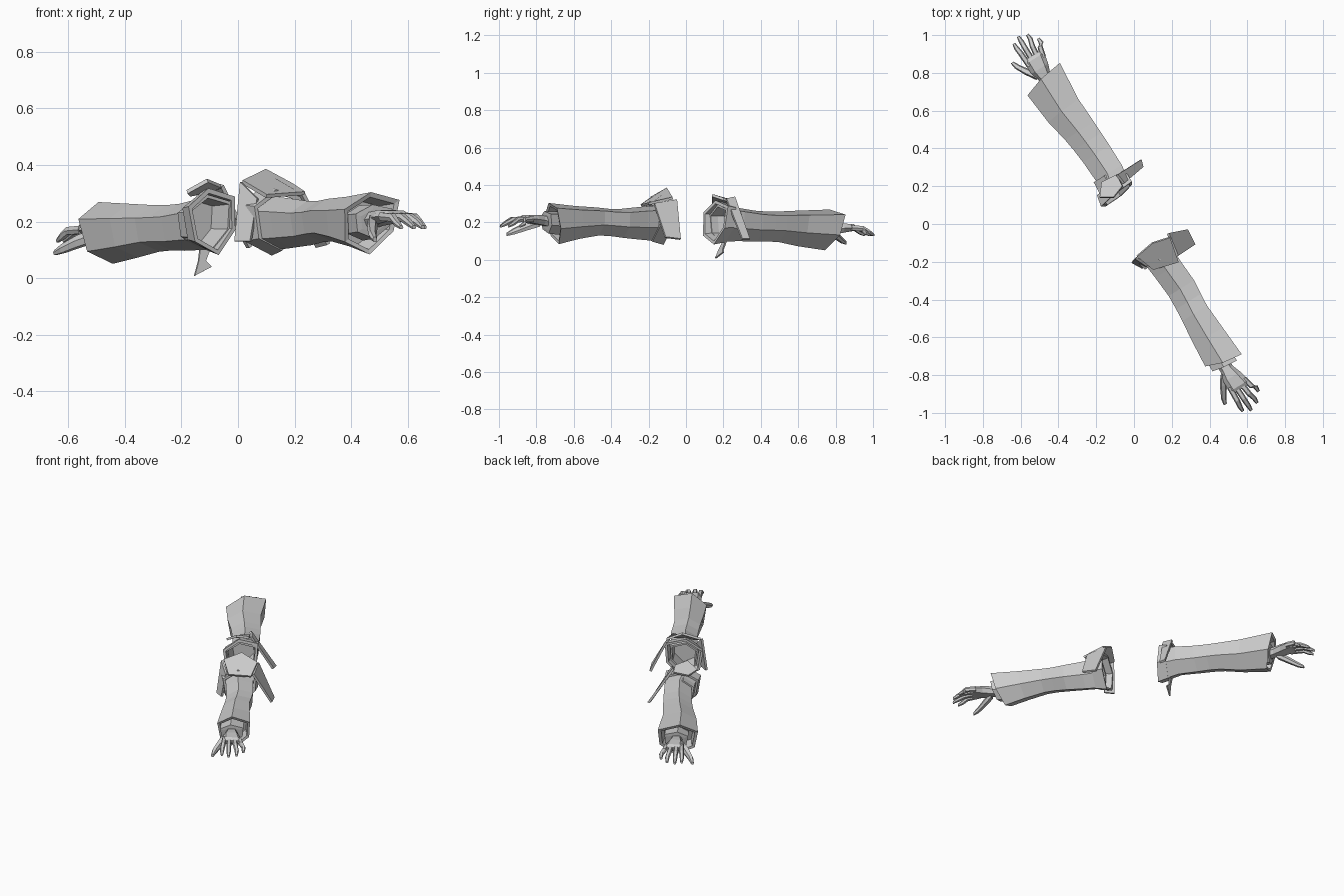
import bpy, bmesh
from mathutils import Vector

grey = bpy.data.materials.new("light grey")
grey.diffuse_color = (0.6, 0.6, 0.6, 1)

# Hexagonal sleeve section and rounded limb section, as (side, up) units
HEX = [(-1, .45), (-.1, 1), (1, .75), (.93, -.25), (.15, -1), (-.82, -.6)]
LIMB = [(-1, 0), (-.6, .85), (.6, .85), (1, 0), (.6, -.85), (-.6, -.85)]


def place(arm, t, s, z):
    """Arm space (along arm, sideways, up) to world."""
    d = 1 if arm == "front" else -1
    return Vector((.53 * t * d + .85 * s, -.85 * t * d + .53 * s, z))


def finish(name, bm):
    bmesh.ops.recalc_face_normals(bm, faces=bm.faces)
    me = bpy.data.meshes.new(name)
    bm.to_mesh(me)
    bm.free()
    me.materials.append(grey)
    ob = bpy.data.objects.new(name, me)
    bpy.context.collection.objects.link(ob)
    return ob


def loft(arm, part, rings, section=LIMB, closed=False):
    """Skin rings of (t, s, z, half width, half height, end slant)."""
    bm = bmesh.new()
    loops = []
    for t, s, z, w, h, k in rings:
        loops.append([bm.verts.new(place(arm, t + k * (.2 * w * u + .25 * h * v), s + w * u, z + h * v))
                      for u, v in section])
    n = len(section)
    pairs = list(zip(loops, loops[1:]))
    if closed:
        pairs.append((loops[-1], loops[0]))
    for a, b in pairs:
        for i in range(n):
            bm.faces.new((a[i], a[(i + 1) % n], b[(i + 1) % n], b[i]))
    if not closed:
        bm.faces.new(loops[0])
        bm.faces.new(loops[-1])
    return finish(f"{arm}_{part}", bm)


def plate(arm, part, corners, thick=.014):
    """Thin flap from world-space corners."""
    bm = bmesh.new()
    bm.faces.new([bm.verts.new(c) for c in corners])
    ob = finish(f"{arm}_{part}", bm)
    mod = ob.modifiers.new("thickness", "SOLIDIFY")
    mod.thickness = thick
    mod.offset = 0


def hand(arm, dz):
    # Wrist band, wrist and palm
    loft(arm, "wrist_band", [(.80, .01, .195 + dz, .068, .062, 0), (.885, .01, .2 + dz, .07, .06, .6),
                             (.887, .01, .2 + dz, .05, .042, .6)], HEX)
    loft(arm, "palm", [(.84, .01, .2 + dz, .038, .032, 0), (.91, .01, .21 + dz, .036, .03, 0),
                       (.96, .012, .216 + dz, .052, .029, 0), (1.02, .018, .22 + dz, .06, .022, 0),
                       (1.04, .018, .215 + dz, .054, .014, 0)])
    # Four fingers: base side, tip side, tip distance
    for i, (s0, s1, t1) in enumerate([(-.027, -.035, 1.145), (.002, .005, 1.165),
                                      (.032, .052, 1.148), (.06, .09, 1.1)]):
        mid, ms = (1.02 + t1) / 2, (s0 + s1) / 2
        loft(arm, f"finger_{i + 1}", [(1.0, s0, .218 + dz, .015, .017, 0), (mid, ms, .214 + dz, .0145, .016, 0),
                                      (t1 - .03, s1, .195 + dz, .013, .014, 0), (t1, s1, .18 + dz, .008, .008, 0)])
    # Thumb
    loft(arm, "thumb", [(.92, -.012, .2 + dz, .024, .026, 0), (.975, -.05, .178 + dz, .022, .024, 0),
                        (1.03, -.083, .152 + dz, .016, .018, 0), (1.065, -.095, .137 + dz, .009, .01, 0)])


def sleeve(arm, sections, cuff):
    # Open sleeve: recessed mouth at the shoulder, flared recessed mouth at the wrist
    t, s, z, w, h, k = sections[0]
    c = cuff
    rings = [(t + .1, s, z, w * .8, h * .8, 0), (t, s, z, w * .88, h * .88, 0)] + sections
    rings += [c, (c[0] - .004, c[1], c[2], c[3] * .84, c[4] * .84, 1),
              (c[0] - .09, c[1], c[2], c[3] * .74, c[4] * .74, 1)]
    loft(arm, "sleeve", rings, HEX)


# Front arm
sleeve("front", [(.2, .02, .195, .085, .095, 0), (.3, .025, .195, .08, .088, 0), (.42, .033, .195, .079, .078, 0),
                 (.50, .028, .2, .077, .073, 0), (.57, .022, .205, .077, .075, 0), (.70, .02, .2, .088, .088, .4)],
       (.845, .02, .194, .099, .11, 1))
hand("front", 0)
loft("front", "shoulder_band", [(.165, .02, .205, .115, .125, 0), (.235, .022, .205, .1, .108, 0),
                                (.235, .022, .205, .086, .092, 0), (.165, .02, .205, .1, .11, 0)], HEX, True)
plate("front", "outer_flap", [(.18, -.05, .32), (.23, -.17, .30), (.32, -.11, .12), (.28, -.03, .11)])
plate("front", "top_flap", [(.015, -.17, .34), (.097, -.10, .38), (.19, -.07, .33), (.235, -.2, .30),
                            (.10, -.24, .29)])
plate("front", "inner_flap", [(.01, -.18, .34), (.07, -.22, .28), (.045, -.23, .13), (-.01, -.2, .13)])

# Back arm
sleeve("back", [(.2, .008, .195, .09, .1, 0), (.3, .03, .19, .08, .09, 0), (.42, .027, .18, .083, .083, 0),
                (.50, .022, .178, .086, .08, 0), (.57, .016, .176, .09, .082, 0), (.70, 0, .168, .1, .095, .4)],
       (.886, 0, .16, .118, .109, 1))
hand("back", -.047)
loft("back", "shoulder_band", [(.175, .005, .2, .104, .118, .5), (.235, .012, .2, .098, .106, .3),
                               (.235, .012, .2, .086, .092, .3), (.175, .005, .2, .088, .1, .5)], HEX, True)
plate("back", "outer_flap", [(-.09, .26, .335), (-.055, .215, .325), (.045, .30, .11), (.035, .34, .11)])
plate("back", "top_flap", [(-.18, .14, .305), (-.108, .14, .345), (-.06, .2, .325), (-.09, .26, .31),
                           (-.17, .22, .295)])
plate("back", "lower_flap", [(-.135, .2, .10), (-.10, .215, .10), (-.115, .2, .06), (-.094, .2, .04),
                             (-.154, .158, .008), (-.14, .18, .06)], .009)
